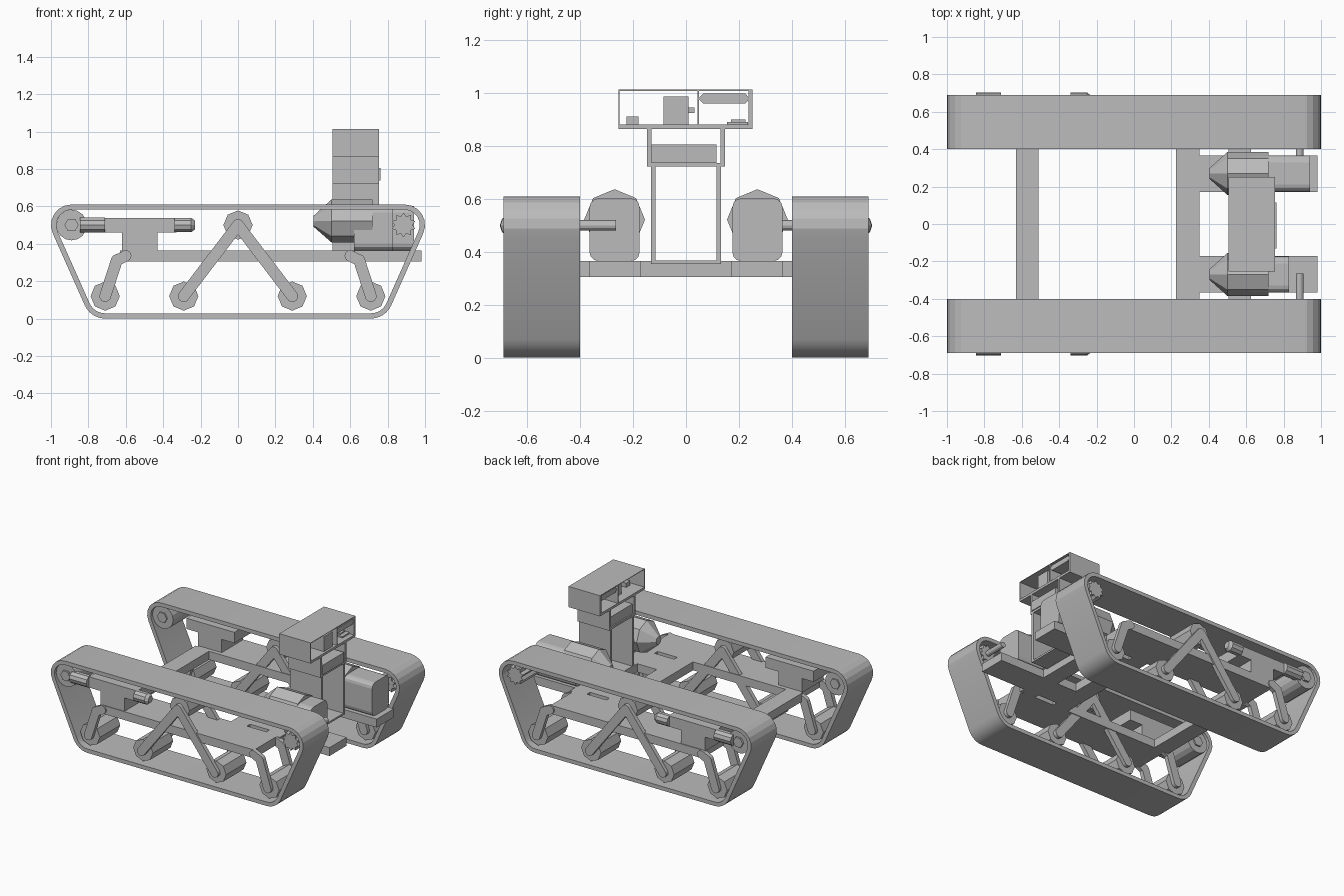
import bpy, bmesh
from math import sin, cos, pi, radians
from mathutils import Vector
from mathutils.geometry import convex_hull_2d

cube = bpy.data.objects.get("Cube")
if cube:
    bpy.data.objects.remove(cube)

grey = bpy.data.materials.new("plain_grey")
grey.use_nodes = True
grey.diffuse_color = (0.5, 0.5, 0.5, 1)
grey.node_tree.nodes["Principled BSDF"].inputs["Base Color"].default_value = (0.5, 0.5, 0.5, 1)


def finish(name, bm):
    bmesh.ops.recalc_face_normals(bm, faces=bm.faces)
    mesh = bpy.data.meshes.new(name)
    bm.to_mesh(mesh)
    bm.free()
    mesh.materials.append(grey)
    ob = bpy.data.objects.new(name, mesh)
    bpy.context.collection.objects.link(ob)
    return ob


def loft(name, rings, cap=True, loop=False):
    """Skin a list of equal rings; cap the ends or join last to first."""
    bm = bmesh.new()
    vs = [[bm.verts.new(p) for p in r] for r in rings]
    n = len(vs[0])
    for k in range(len(vs) if loop else len(vs) - 1):
        a, b = vs[k], vs[(k + 1) % len(vs)]
        for i in range(n):
            j = (i + 1) % n
            bm.faces.new((a[i], a[j], b[j], b[i]))
    if cap and not loop:
        bm.faces.new(vs[0])
        bm.faces.new(vs[-1])
    return finish(name, bm)


def box(name, x0, x1, y0, y1, z0, z1):
    return loft(name, [[(x0, y0, z), (x1, y0, z), (x1, y1, z), (x0, y1, z)] for z in (z0, z1)])


def prism(name, pts, y0, y1):
    return loft(name, [[(p[0], y, p[1]) for p in pts] for y in (y0, y1)])


def circle(cx, cz, r, n, turn=0.0):
    return [(cx + r * cos(turn + 2 * pi * i / n), cz + r * sin(turn + 2 * pi * i / n)) for i in range(n)]


def strut(name, a, b, r, y0, y1):
    """Flat bar with round ends."""
    pts = [Vector(p) for p in circle(*a, r, 16) + circle(*b, r, 16)]
    return prism(name, [pts[i] for i in convex_hull_2d(pts)], y0, y1)


def x_loft(name, sections, n, turn=0.0):
    """Round part along x from (x, y, z, radius) sections."""
    return loft(name, [[(x, p[0], p[1]) for p in circle(y, z, r, n, turn)] for x, y, z, r in sections])


def track(s, side):
    def span(a, b):
        return (s * a, s * b)

    # Belt
    arcs = [(-.89, .5, .11, 90, 205, 6), (-.71, .12, .12, 205, 270, 6),
            (.71, .12, .12, 270, 335, 6), (.89, .5, .11, 335, 450, 6)]

    def outline(inset):
        pts = []
        for cx, cz, r, a0, a1, n in arcs:
            for i in range(n + 1):
                a = radians(a0 + (a1 - a0) * i / n)
                pts.append((cx + (r - inset) * cos(a), cz + (r - inset) * sin(a)))
        return pts
    rings = [[(x, s * y, z) for x, z in outline(t)]
             for y, t in ((.4, 0), (.69, 0), (.69, .028), (.4, .028))]
    belt = loft(side + "_track_belt", rings, loop=True)
    belt.select_set(True)
    bpy.context.view_layer.objects.active = belt
    bpy.ops.object.shade_smooth_by_angle(angle=radians(15))
    belt.select_set(False)

    # Wheels
    for i, (x, z) in enumerate([(-.71, .12), (-.29, .12), (.29, .12), (.71, .12), (0, .5)]):
        prism(f"{side}_roller_{i}", circle(x, z, .078, 8, pi / 2), *span(.43, .66))
    prism(side + "_idler_wheel", circle(-.89, .5, .082, 16), *span(.42, .67))
    prism(side + "_idler_nut", circle(-.89, .5, .038, 6), *span(.41, .685))
    teeth = [(.885 + r * cos(a), .5 + r * sin(a))
             for i in range(20) for a, r in [(pi * i / 10, .066 if i % 2 else .048)]]
    prism(side + "_sprocket", teeth, *span(.42, .67))
    prism(side + "_drive_shaft", circle(.885, .5, .02, 12), *span(.265, .45))

    # Side rail and arms
    box(side + "_side_rail", -.6, .6, *span(.4, .675), .305, .365)
    for k, (y0, y1) in enumerate([(.405, .435), (.655, .685)]):
        for m in (-1, 1):
            tag = f"{side}_{'front' if m > 0 else 'rear'}_{k}"
            strut(tag + "_slanted_arm", (m * .71, .12), (m * .648, .312), .031, *span(y0, y1))
            strut(tag + "_elbow", (m * .648, .312), (m * .6, .335), .03, *span(y0, y1))
            strut(tag + "_frame_arm", (0, .5), (m * .29, .12), .031, *span(y0, y1))

    # Belt tensioner
    box(side + "_tensioner_mount", -.62, -.43, *span(.43, .67), .36, .47)
    box(side + "_tensioner_block", -.71, -.33, *span(.43, .67), .46, .537)
    y = s * .662
    x_loft(side + "_tensioner_sleeve", [(-.845, y, .5, .042), (-.71, y, .5, .042)], 10)
    x_loft(side + "_tensioner_rod", [(-.34, y, .5, .04), (-.25, y, .5, .04), (-.23, y, .5, .025)], 10)


track(-1, "right")
track(1, "left")

# Chassis cross beams
for i, (x0, x1) in enumerate([(-.63, -.51), (.225, .35), (.505, .625)]):
    box(f"cross_beam_{i}", x0, x1, -.42, .42, .305, .365)

# Drive motors with gearboxes on mounting rails
for s, side, end in ((-1, "right", .83), (1, "left", .94)):
    y = s * .27
    box(side + "_motor_rail", .3, .98, s * .17, s * .365, .305, .365)
    x_loft(side + "_motor", [(.405, y, .52, .03), (.5, s * .27, .522, .115), (.72, y, .522, .115)], 8, pi / 2)
    prof = []
    for sy, sz, a0 in ((1, 1, 0), (-1, 1, 90), (-1, -1, 180), (1, -1, 270)):
        for k in range(4):
            a = radians(a0 + 30 * k)
            prof.append((y + sy * .06 + .035 * cos(a), .484 + sz * .084 + .035 * sin(a)))
    loft(side + "_gearbox", [[(x, py, pz) for py, pz in prof] for x in (.62, end)])

# Tower: open upright, drawer bay and sensor deck
X0, X1 = .505, .755
for s, side in ((-1, "right"), (1, "left")):
    box(side + "_tower_wall", X0, X1, s * .115, s * .133, .36, .725)
    box(side + "_bay_wall", X0, X1, s * .13, s * .147, .722, .868)
box("tower_base", X0, X1, -.133, .133, .355, .368)
box("bay_floor", X0, X1, -.147, .147, .722, .737)
box("drawer", X0 + .01, X1 + .006, -.13, .115, .737, .806)
box("deck_floor", X0, X1, -.255, .252, .865, .882)
box("deck_roof", X0, X1, -.255, .252, 1.009, 1.013)
box("deck_right_wall", X0, X1, -.255, -.252, .88, 1.011)
box("deck_left_wall", X0, X1, .237, .252, .88, 1.011)
box("deck_divider", X0, X1, .043, .05, .88, 1.011)

# Deck equipment
box("sensor_box", .57, .74, -.085, .01, .882, .988)
box("sensor_knob", .64, .66, .01, .032, .925, .945)
box("small_module", .6, .7, -.225, -.18, .88, .912)
box("circuit_board", .58, .72, .155, .235, .882, .892)
box("circuit_chip", .61, .69, .17, .225, .892, .9)
hexa = [(.045, .98), (.065, .961), (.225, .961), (.24, .98), (.225, .998), (.065, .998)]
loft("scanner_bar", [[(x, y, z) for y, z in hexa] for x in (X0 + .01, X1 - .005)])
